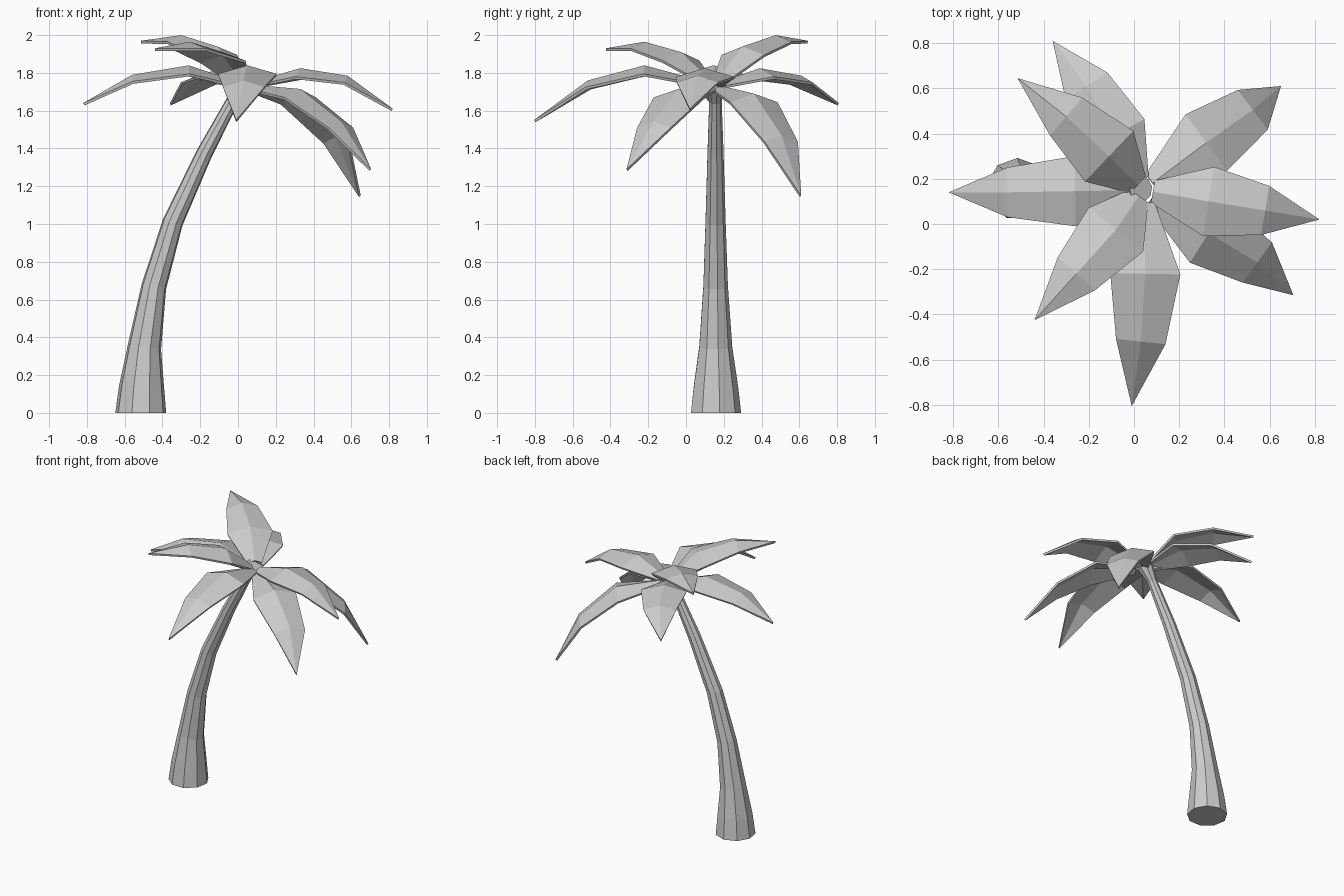
import bpy, math
from mathutils import Vector

if "Cube" in bpy.data.objects:
    bpy.data.objects.remove(bpy.data.objects["Cube"])


def make_object(name, verts, faces):
    mesh = bpy.data.meshes.new(name)
    mesh.from_pydata([tuple(v) for v in verts], [], faces)
    mesh.update()
    obj = bpy.data.objects.new(name, mesh)
    bpy.context.collection.objects.link(obj)
    return obj


# Trunk: nine-sided tube swept along a leaning path, (x, z, radius, lean in degrees)
SIDES = 9
TRUNK_Y = 0.155
path = [(-0.515, 0.0, 0.137, 0), (-0.51, 0.14, 0.121, 4), (-0.495, 0.35, 0.09, 9),
        (-0.445, 0.67, 0.067, 14), (-0.345, 1.01, 0.055, 21), (-0.18, 1.37, 0.044, 26),
        (-0.03, 1.65, 0.034, 29), (0.03, 1.745, 0.058, 30)]
verts = []
for x, z, r, lean in path:
    t = math.radians(lean)
    for i in range(SIDES):
        a = math.radians(90) + 2 * math.pi * i / SIDES
        u, v = r * math.cos(a), r * math.sin(a)
        verts.append((x + u * math.cos(t), TRUNK_Y + v, z - u * math.sin(t)))
faces = [tuple(reversed(range(SIDES)))]
for k in range(len(path) - 1):
    for i in range(SIDES):
        j = (i + 1) % SIDES
        a, b = k * SIDES, (k + 1) * SIDES
        faces.append((a + i, a + j, b + j, b + i))
faces.append(tuple((len(path) - 1) * SIDES + i for i in range(SIDES)))
make_object("trunk", verts, faces)

# Fronds: folded blades, each given by two ridge points and a tip
crown = Vector((0.04, 0.15, 1.74))
fronds = [
    ((0.32, 0.36, 1.69), (0.525, 0.505, 1.47), (0.65, 0.61, 1.15)),
    ((0.33, 0.10, 1.825), (0.58, 0.06, 1.785), (0.82, 0.02, 1.61)),
    ((0.33, -0.04, 1.715), (0.545, -0.17, 1.545), (0.705, -0.315, 1.29)),
    ((0.05, -0.22, 1.84), (0.03, -0.52, 1.76), (-0.01, -0.805, 1.55)),
    ((-0.08, -0.025, 1.91), (-0.255, -0.22, 1.965), (-0.44, -0.425, 1.93)),
    ((-0.26, 0.145, 1.84), (-0.56, 0.14, 1.79), (-0.82, 0.14, 1.64)),
    ((-0.11, 0.30, 1.94), (-0.30, 0.475, 2.0), (-0.515, 0.645, 1.97)),
    ((-0.09, 0.39, 1.825), (-0.21, 0.61, 1.785), (-0.36, 0.81, 1.64)),
]
half_widths = [0.05, 0.155, 0.11]
drops = [0.02, 0.045, 0.035]

for n, points in enumerate(fronds, 1):
    r1, r2, tip = map(Vector, points)
    base = crown.lerp(r1, 0.15)
    ridge = [base, r1, r2, tip]
    verts, faces = [], []
    for k in range(3):
        d = ridge[k + 1] - ridge[max(k - 1, 0)]
        side = Vector((-d.y, d.x, 0)).normalized() * half_widths[k]
        down = Vector((0, 0, drops[k]))
        verts += [ridge[k] + side - down, ridge[k], ridge[k] - side - down]
    verts.append(tip)
    for k in (0, 3):
        faces += [(k + 1, k, k + 3, k + 4)[::-1], (k + 2, k + 1, k + 4, k + 5)[::-1]]
    faces += [(6, 7, 9), (7, 8, 9)]
    obj = make_object(f"frond_{n}", verts, faces)
    mod = obj.modifiers.new("thickness", 'SOLIDIFY')
    # thickness goes below the visible upper surface
    obj.data.update()
    up = sum((p.normal.z * p.area for p in obj.data.polygons))
    if up < 0:
        obj.data.flip_normals()
    mod.thickness = 0.014
    mod.offset = -1
